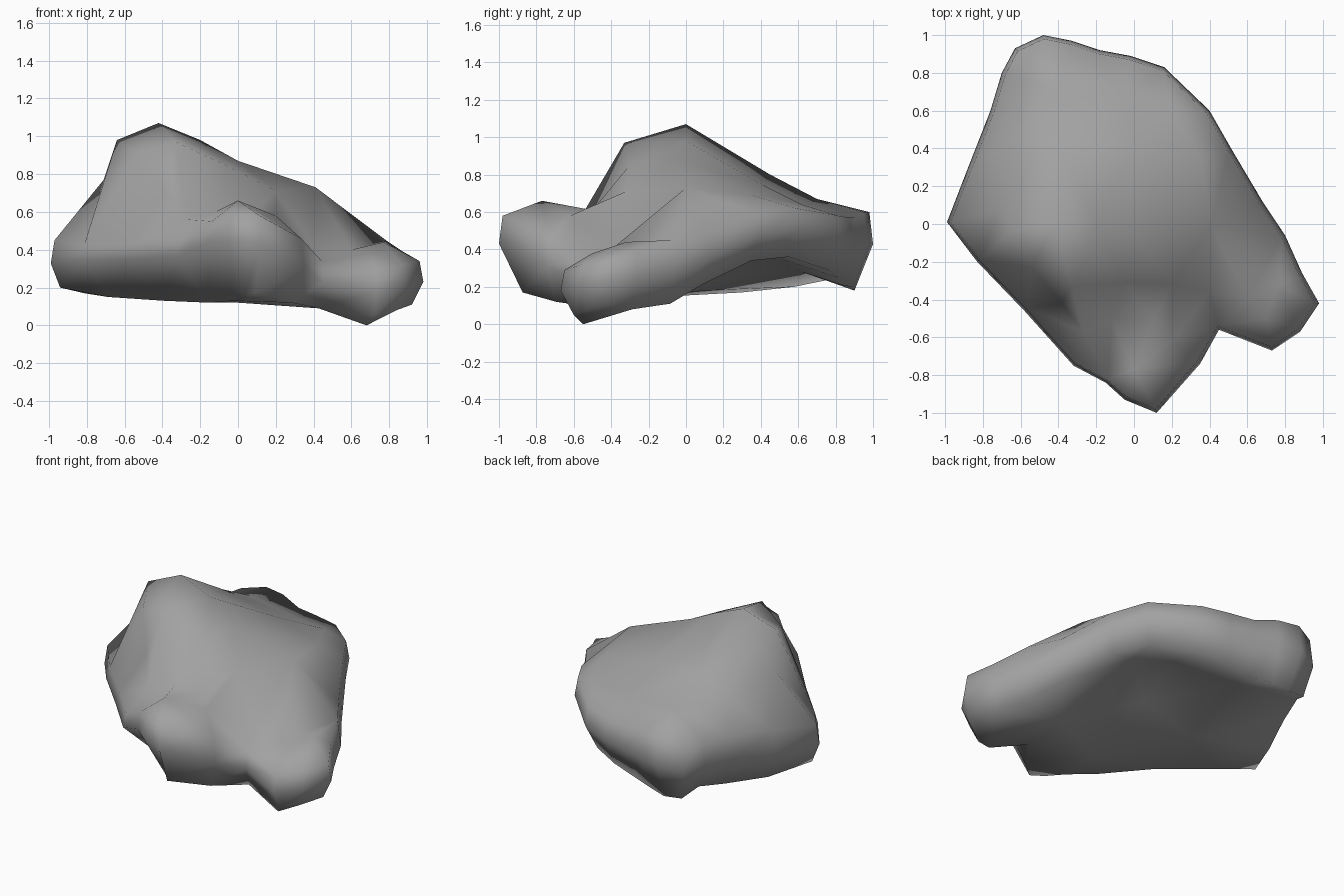
import bpy, bmesh
from mathutils import Vector
from mathutils.geometry import delaunay_2d_cdt

if "Cube" in bpy.data.objects:
    bpy.data.objects.remove(bpy.data.objects["Cube"])

# Plan outline of the boulder, clockwise from the left tip:
# x, y, upper rim z, lower rim z, undercut of the lower rim
OUTLINE = [
    (-.99, .01, .45, .20, .05), (-.87, .32, .50, .17, .06), (-.76, .60, .54, .20, .07),
    (-.70, .80, .56, .24, .07), (-.63, .93, .58, .19, .06), (-.48, 1.0, .60, .18, .10),
    (-.33, .97, .60, .20, .09), (-.18, .92, .57, .21, .09), (-.02, .89, .57, .25, .08),
    (.16, .83, .58, .29, .08), (.40, .60, .62, .36, .08), (.52, .39, .59, .34, .08),
    (.68, .12, .47, .21, .07), (.80, -.06, .45, .11, .05), (.89, -.26, .39, .08, .06),
    (.98, -.42, .34, .11, .06), (.88, -.57, .32, .08, .06), (.73, -.67, .29, .05, .07),
    (.45, -.56, .34, .09, .07), (.35, -.74, .46, .12, .08), (.12, -1.0, .58, .17, .13),
    (-.05, -.93, .58, .15, .16), (-.15, -.84, .55, .13, .21), (-.32, -.75, .46, .12, .27),
    (-.58, -.46, .43, .13, .26), (-.83, -.20, .42, .15, .19),
]
# Summit, ridges, front knob and right toe
TOP = [
    (-.42, 0, 1.07), (-.64, -.03, .98), (-.33, -.33, .97), (-.54, -.23, .90), (-.20, 0, .98),
    (0, -.05, .87), (-.05, -.31, .84), (.41, 0, .73), (.20, -.32, .71), (0, -.77, .66),
    (.10, -.50, .61), (-.12, -.50, .60), (-.38, -.42, .71), (-.27, -.57, .56), (.40, -.36, .41),
    (.60, -.40, .40), (.77, -.32, .44), (.70, -.50, .38), (-.42, .45, .80), (-.40, .70, .67),
    (.0, .40, .75), (.35, .35, .69), (.20, .62, .64), (-.05, .66, .64), (-.71, .08, .77),
    (-.65, .45, .69), (.20, -.62, .58),
]
# Hollow underside
BELOW = [(.68, -.55, 0), (.30, .35, .36), (.10, .50, .35), (.05, .15, .25), (-.35, .10, .18),
         (-.30, .62, .28), (0, -.38, .12), (.40, -.20, .13)]


def inset(distances):
    """Move each outline point inward along its corner normal."""
    pts = [Vector(p[:2]) for p in OUTLINE]
    out = []
    for i, p in enumerate(pts):
        a = (p - pts[i - 1]).normalized()
        b = (pts[(i + 1) % len(pts)] - p).normalized()
        d = a + b
        out.append(p + Vector((d.y, -d.x)).normalized() * distances[i])
    return out


bm = bmesh.new()
n = len(OUTLINE)


def ring(distances, heights):
    return [bm.verts.new((p.x, p.y, z)) for p, z in zip(inset(distances), heights)]


def cap(rim, inner):
    """Triangulate a rim together with its inner surface points."""
    verts = rim + [bm.verts.new(p) for p in inner]
    res = delaunay_2d_cdt([v.co.xy for v in verts], [], [list(range(n))], 1, 1e-5)
    for f in res[2]:
        tri = [verts[res[3][i][0]] for i in f]
        if len(set(tri)) == 3 and not bm.faces.get(tri):
            bm.faces.new(tri)


# Three stacked rims joined into the side wall; deep undercuts carry a higher middle rim
upper = ring([.02] * n, [p[2] for p in OUTLINE])
middle = ring([0] * n, [p[3] + (p[2] - p[3]) * min(.73, .43 + 1.6 * p[4]) for p in OUTLINE])
lower = ring([p[4] for p in OUTLINE], [p[3] for p in OUTLINE])
for r, s in ((upper, middle), (middle, lower)):
    for i in range(n):
        j = (i + 1) % n
        bm.faces.new((r[i], r[j], s[j], s[i]))

cap(upper, TOP)
cap(lower, BELOW)
loose = [v for v in bm.verts if not v.link_faces]
bmesh.ops.delete(bm, geom=loose, context='VERTS')
bmesh.ops.recalc_face_normals(bm, faces=bm.faces)
for f in bm.faces:
    f.smooth = True

mesh = bpy.data.meshes.new("boulder")
bm.to_mesh(mesh)
bm.free()
boulder = bpy.data.objects.new("boulder", mesh)
bpy.context.collection.objects.link(boulder)

# Dark grey stone
stone = bpy.data.materials.new("stone")
stone.diffuse_color = (.36, .36, .36, 1)
stone.use_nodes = True
stone.node_tree.nodes["Principled BSDF"].inputs["Base Color"].default_value = stone.diffuse_color
mesh.materials.append(stone)
